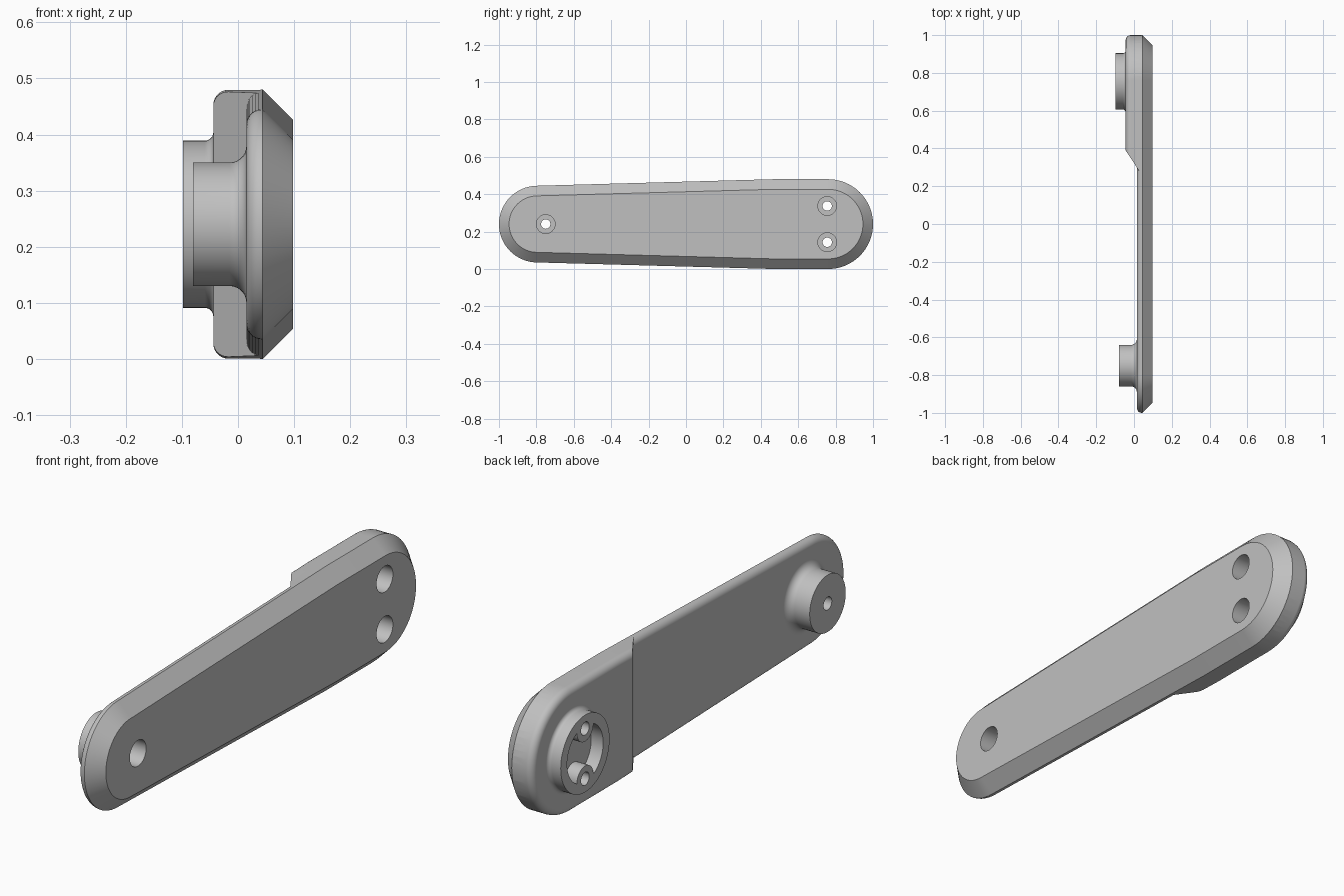
import bpy, bmesh
from math import sin, cos, pi, radians
from mathutils import Vector

cube = bpy.data.objects.get("Cube")
if cube:
    bpy.data.objects.remove(cube, do_unlink=True)

grey = bpy.data.materials.new("plain grey")
grey.use_nodes = True
grey.diffuse_color = (0.53, 0.53, 0.53, 1)
grey.node_tree.nodes["Principled BSDF"].inputs["Base Color"].default_value = (0.53, 0.53, 0.53, 1)

MID = 0.24              # height of the centre line
FRONT_Y, FRONT_R = -0.795, 0.205
BACK_Y, BACK_R = 0.76, 0.24
HOLE_Y = 0.755
SPREAD = 0.097          # rear screw holes above and below the centre line


def loft(name, rings):
    """Join equal-length rings of points and cap both ends."""
    bm = bmesh.new()
    loops = [[bm.verts.new(p) for p in ring] for ring in rings]
    n = len(loops[0])
    for a, b in zip(loops, loops[1:]):
        for i in range(n):
            j = (i + 1) % n
            bm.faces.new((a[i], a[j], b[j], b[i]))
    bm.faces.new(loops[0])
    bm.faces.new(loops[-1])
    bmesh.ops.recalc_face_normals(bm, faces=bm.faces)
    mesh = bpy.data.meshes.new(name)
    bm.to_mesh(mesh)
    bm.free()
    mesh.materials.append(grey)
    obj = bpy.data.objects.new(name, mesh)
    bpy.context.collection.objects.link(obj)
    return obj


def outline(x, inset, steps=32):
    """Tapered arm outline in the YZ plane, shrunk by an inset."""
    def arc(cy, r, start):
        return [Vector((x, cy + (r - inset) * cos(start + pi * i / steps),
                        MID + (r - inset) * sin(start + pi * i / steps)))
                for i in range(steps + 1)]
    side = BACK_R - inset
    return (arc(BACK_Y, BACK_R, -pi / 2) + [Vector((x, 0.47, MID + side))]
            + arc(FRONT_Y, FRONT_R, pi / 2) + [Vector((x, 0.47, MID - side))])


def rounded(x, r, extra, steps=7):
    """Rings for a rounded edge starting at the flat face x."""
    return [outline(x + r * (1 - cos(t)), extra + r * (1 - sin(t)))
            for t in (pi / 2 * i / steps for i in range(steps + 1))]


def lathe(name, y, z, profile, steps=48):
    """Turn (radius, x) pairs about an axis parallel to x."""
    return loft(name, [[Vector((x, y + r * cos(2 * pi * i / steps),
                                z + r * sin(2 * pi * i / steps)))
                        for i in range(steps)] for r, x in profile])


def boss(name, y, r, tip, base, fillet):
    """Round boss flaring into the face at base."""
    flare = [(r + fillet * (1 - cos(t)), base - fillet * (1 - sin(t)))
             for t in (pi / 2 * i / 7 for i in range(8))]
    return lathe(name, y, MID, [(r, tip)] + flare + [(r + fillet, base + 0.015)], 64)


def combine(obj, other, operation):
    mod = obj.modifiers.new(operation.title(), 'BOOLEAN')
    mod.operation = operation
    mod.object = other
    mod.solver = 'EXACT'
    bpy.context.view_layer.objects.active = obj
    bpy.ops.object.modifier_apply(modifier=mod.name)
    bpy.data.objects.remove(other, do_unlink=True)


# Thin arm with a rounded inner edge and a chamfered outer edge
arm = loft("lever_arm", rounded(0.015, 0.027, 0)
           + [outline(0.044, 0), outline(0.098, 0.054)])

# Thick rear pad, ending in a ramp
pad = loft("rear_pad", rounded(-0.044, 0.027, 0.0004) + [outline(0.0435, 0.0004)])
ramp = [(-0.1, 0.475), (0.06, 0.231), (0.06, -1.2), (-0.1, -1.2)]
combine(pad, loft("ramp_cutter", [[Vector((x, y, z)) for x, y in ramp]
                                  for z in (-0.2, 0.8)]), 'DIFFERENCE')
combine(arm, pad, 'UNION')

# Bosses on the inner side
combine(arm, boss("front_boss", -0.75, 0.11, -0.08, 0.015, 0.03), 'UNION')
combine(arm, boss("rear_boss", HOLE_Y, 0.149, -0.098, -0.044, 0.015), 'UNION')

# Pocket in the rear boss, leaving two screw columns
pocket = lathe("pocket_cutter", HOLE_Y, MID, [(0.11, -0.15), (0.11, -0.047)], 64)
for side in (-1, 1):
    column = lathe("screw_column", HOLE_Y, MID + side * SPREAD, [(0.05, -0.2), (0.05, 0.0)])
    combine(pocket, column, 'DIFFERENCE')
combine(arm, pocket, 'DIFFERENCE')

# Counterbored screw holes
for y, z in ((-0.75, MID), (HOLE_Y, MID + SPREAD), (HOLE_Y, MID - SPREAD)):
    hole = lathe("hole_cutter", y, z, [(0.025, -0.2), (0.025, 0.0), (0.05, 0.0), (0.05, 0.2)])
    combine(arm, hole, 'DIFFERENCE')

# Smooth curved faces, keep hard edges
bpy.ops.object.select_all(action='DESELECT')
arm.select_set(True)
bpy.context.view_layer.objects.active = arm
bpy.ops.object.shade_smooth_by_angle(angle=radians(30))
weighted = arm.modifiers.new("Weighted Normals", 'WEIGHTED_NORMAL')
weighted.keep_sharp = True
